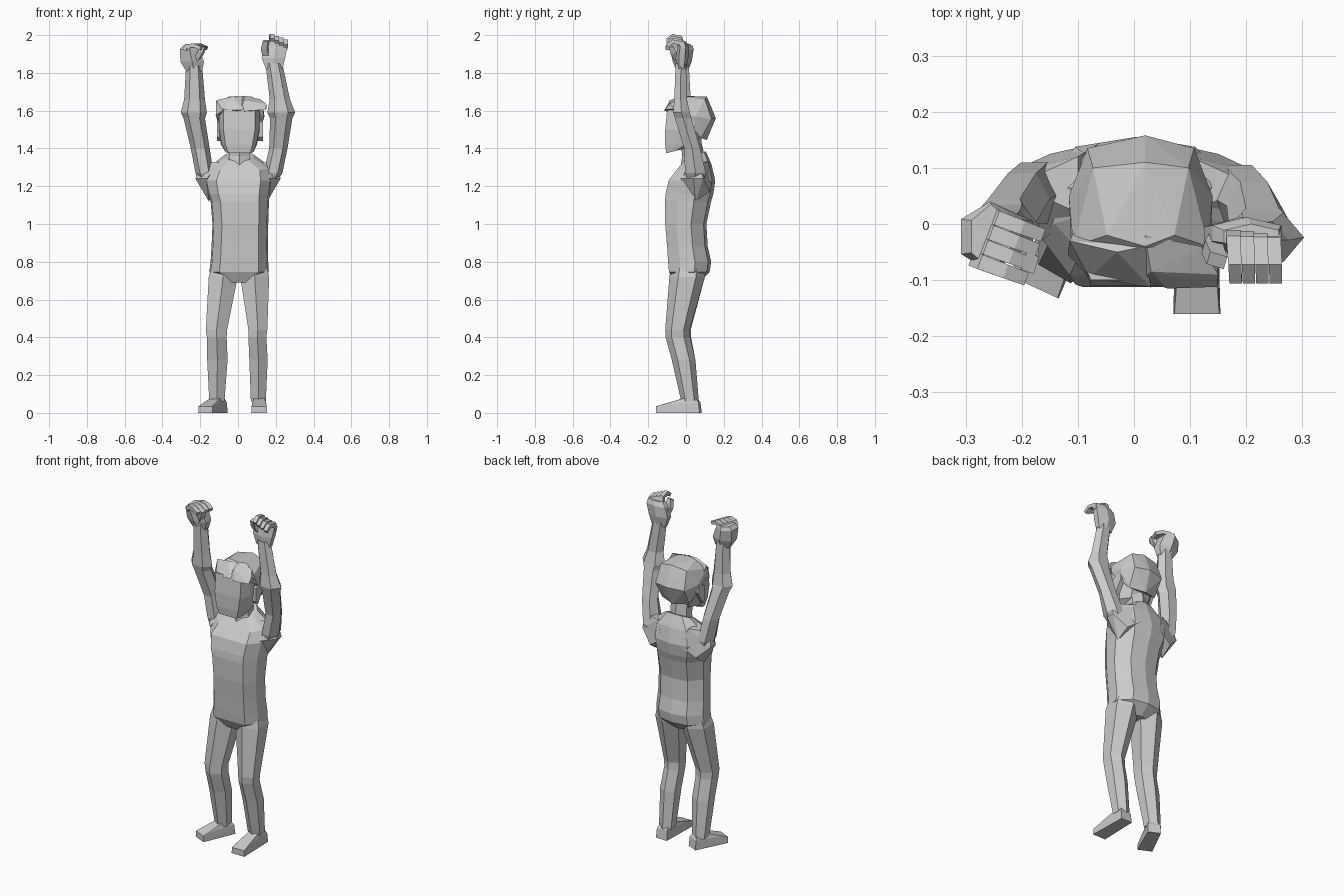
import bpy, bmesh, math
from mathutils import Vector, Matrix


def finish(name, bm):
    bmesh.ops.recalc_face_normals(bm, faces=bm.faces)
    me = bpy.data.meshes.new(name)
    bm.to_mesh(me)
    bm.free()
    ob = bpy.data.objects.new(name, me)
    bpy.context.collection.objects.link(ob)
    return ob


def skin(name, loops):
    """Join successive rings of points and cap both ends."""
    bm = bmesh.new()
    rows = [[bm.verts.new(p) for p in loop] for loop in loops]
    n = len(rows[0])
    for a, b in zip(rows, rows[1:]):
        for i in range(n):
            j = (i + 1) % n
            bm.faces.new((a[i], a[j], b[j], b[i]))
    bm.faces.new(rows[0])
    bm.faces.new(rows[-1])
    return finish(name, bm)


def ngon(n, turn=0.5):
    """Regular section stretched to fill the unit box."""
    pts = [(math.cos(2 * math.pi * (i + turn) / n), math.sin(2 * math.pi * (i + turn) / n)) for i in range(n)]
    mx, my = max(p[0] for p in pts), max(p[1] for p in pts)
    return [(u / mx, v / my) for u, v in pts]


def panel(w, c):
    """Section with a flat front of half-width w, corner depth c and a ridge down the back."""
    half = [(w, -1), (0.95, c), (1, 0.25), (0.6, 0.86)]
    return half + [(0, 1)] + [(-u, v) for u, v in reversed(half)]


def loft(name, rings, shape):
    """Rings are (z, x0, x1, y0, y1[, tilt]); tilt raises the back of the ring."""
    loops = []
    for z, x0, x1, y0, y1, *t in rings:
        tilt = t[0] if t else 0
        loops.append([((x0 + x1) / 2 + (x1 - x0) / 2 * u,
                       (y0 + y1) / 2 + (y1 - y0) / 2 * v,
                       z + tilt * v) for u, v in shape])
    return skin(name, loops)


def hull(name, pts, matrix=Matrix()):
    bm = bmesh.new()
    for p in pts:
        bm.verts.new(matrix @ Vector(p))
    res = bmesh.ops.convex_hull(bm, input=bm.verts)
    junk = {e for e in res["geom_interior"] + res["geom_unused"] if isinstance(e, bmesh.types.BMVert)}
    bmesh.ops.delete(bm, geom=list(junk), context='VERTS')
    return finish(name, bm)


def finger(name, path, side, w, t):
    """Square tube along a path; side is the width direction."""
    pts = [Vector(p) for p in path]
    side = Vector(side).normalized()
    loops = []
    for i, p in enumerate(pts):
        d = (pts[min(i + 1, len(pts) - 1)] - pts[max(i - 1, 0)]).normalized()
        up = d.cross(side).normalized()
        k = 1 - 0.06 * i
        loops.append([p + side * w * k * a + up * t * k * b
                      for a, b in ((1, 1), (-1, 1), (-1, -1), (1, -1))])
    return skin(name, loops)


# Torso and neck
loft("torso", [
    (0.69, -0.05, 0.06, -0.06, 0.07),
    (0.745, -0.152, 0.163, -0.09, 0.125),
    (0.80, -0.145, 0.16, -0.095, 0.133),
    (0.88, -0.14, 0.158, -0.10, 0.115),
    (1.00, -0.135, 0.16, -0.11, 0.108),
    (1.12, -0.145, 0.164, -0.112, 0.133),
    (1.16, -0.16, 0.168, -0.108, 0.145),
    (1.23, -0.175, 0.18, -0.092, 0.155),
    (1.30, -0.15, 0.17, -0.05, 0.135, 0.015),
    (1.36, -0.07, 0.085, -0.01, 0.105, 0.025)], panel(0.66, -0.45))
loft("neck", [(1.30, -0.06, 0.075, -0.03, 0.10), (1.36, -0.045, 0.06, -0.02, 0.09),
              (1.46, -0.045, 0.06, -0.03, 0.08)], ngon(6))

# Shoulders bridging back and upper arms
for name, s in (("left_shoulder", -1), ("right_shoulder", 1)):
    hull(name, [(s * x, y, z) for x, y, z in (
        (0.06, 0.145, 1.23), (0.15, 0.125, 1.17), (0.155, 0.05, 1.12), (0.225, 0.09, 1.24), (0.225, 0.04, 1.24),
        (0.10, 0.12, 1.33), (0.21, 0.07, 1.32), (0.10, 0.02, 1.33), (0.165, -0.03, 1.24))])

# Legs
loft("right_leg", [
    (0.80, 0.03, 0.145, -0.07, 0.10),
    (0.72, 0.012, 0.165, -0.088, 0.10),
    (0.44, 0.055, 0.155, -0.11, 0.02),
    (0.40, 0.055, 0.15, -0.108, 0.022),
    (0.28, 0.06, 0.157, -0.075, 0.05),
    (0.06, 0.068, 0.147, -0.025, 0.068)], ngon(6))
loft("left_leg", [
    (0.80, -0.13, -0.02, -0.07, 0.10),
    (0.72, -0.155, -0.002, -0.088, 0.10),
    (0.44, -0.17, -0.058, -0.105, 0.025),
    (0.40, -0.165, -0.06, -0.105, 0.027),
    (0.28, -0.163, -0.055, -0.07, 0.05),
    (0.06, -0.152, -0.072, -0.025, 0.068)], ngon(6))

# Feet
for name, x, y, angle, toe in (("right_foot", 0.112, 0.03, 0, 0.19),
                               ("left_foot", -0.105, 0.03, -25, 0.16)):
    pts = []
    for s in (-1, 1):
        pts += [(s * 0.036, 0.042, 0), (s * 0.042, -toe, 0), (s * 0.04, -toe, 0.035),
                (s * 0.038, -toe + 0.05, 0.048), (s * 0.028, -0.035, 0.08), (s * 0.024, 0.02, 0.08),
                (s * 0.034, 0.036, 0.055)]
    hull(name, pts, Matrix.Translation((x, y, 0)) @ Matrix.Rotation(math.radians(angle), 4, 'Z'))

# Raised arms
loft("right_arm", [
    (1.20, 0.12, 0.19, 0.02, 0.09),
    (1.27, 0.135, 0.235, -0.005, 0.105),
    (1.40, 0.165, 0.262, -0.01, 0.075),
    (1.56, 0.17, 0.288, -0.058, 0.028),
    (1.59, 0.155, 0.303, -0.068, 0.02),
    (1.66, 0.168, 0.275, -0.062, 0.005),
    (1.85, 0.145, 0.235, -0.055, 0.0)], ngon(6, 0))
loft("left_arm", [
    (1.20, -0.19, -0.12, 0.02, 0.09),
    (1.27, -0.225, -0.13, 0.0, 0.11),
    (1.40, -0.25, -0.15, 0.0, 0.09),
    (1.56, -0.288, -0.175, -0.042, 0.045),
    (1.59, -0.303, -0.165, -0.05, 0.035),
    (1.66, -0.285, -0.175, -0.05, 0.025),
    (1.84, -0.275, -0.19, -0.055, 0.015)], ngon(6, 0))

# Palms
loft("right_palm", [(1.82, 0.148, 0.235, -0.05, 0.0), (1.88, 0.125, 0.25, -0.055, 0.012),
                    (1.94, 0.14, 0.262, -0.045, 0.012), (1.965, 0.16, 0.258, -0.045, 0.0)], ngon(6))
loft("left_palm", [(1.81, -0.275, -0.19, -0.05, 0.01), (1.86, -0.305, -0.18, -0.07, 0.03),
                   (1.925, -0.308, -0.205, -0.085, 0.04), (1.945, -0.29, -0.22, -0.08, 0.035)], ngon(6))

# Fingers and thumbs
for i in range(4):
    k = i - 1.5
    x = 0.213 + 0.024 * k
    top = 1.973 - 0.01 * k
    finger(f"right_finger_{i + 1}", [(x, -0.012, 1.93), (x, -0.03, top), (x + 0.003, -0.07, top + 0.008),
                                     (x + 0.004, -0.1, top - 0.015)], (1, 0, 0), 0.0135, 0.012)
    b = Vector((-0.265 + 0.01 * k, -0.025 + 0.026 * k, 1.92))
    finger(f"left_finger_{i + 1}", [b, b + Vector((0.01, -0.005, 0.022)), b + Vector((0.05, -0.02, 0.025)),
                                    b + Vector((0.085, -0.033, 0.01))], (0.35, 0.93, 0), 0.0145, 0.012)
finger("right_thumb", [(0.155, -0.02, 1.88), (0.14, -0.045, 1.93), (0.148, -0.065, 1.97)],
       (1, -0.3, 0), 0.018, 0.014)
finger("left_thumb", [(-0.22, -0.04, 1.87), (-0.195, -0.065, 1.91), (-0.185, -0.07, 1.94)],
       (0.3, 1, 0), 0.018, 0.014)

# Head with flat face
loft("head", [
    (1.385, -0.07, 0.085, -0.105, -0.02, 0.01),
    (1.42, -0.09, 0.10, -0.11, 0.06),
    (1.50, -0.105, 0.118, -0.11, 0.10),
    (1.61, -0.105, 0.118, -0.10, 0.09)], panel(0.75, -0.4))

# Ears
for name, s in (("left_ear", -1), ("right_ear", 1)):
    pts = [(0.01 + s * r, y, z) for r in (0.095, 0.122)
           for y, z in ((-0.02, 1.54), (0.03, 1.56), (0.05, 1.52), (0.0, 1.44), (-0.02, 1.46))]
    hull(name, pts)

# Hair cap and swept fringe
pts = [(0.02, 0.158, 1.56), (0.01, 0.11, 1.445), (0.02, 0.11, 1.675), (0.02, -0.04, 1.678)]
for s in (-1, 1):
    pts += [(0.012 + s * x, y, z) for x, y, z in (
        (0.09, 0.08, 1.455), (0.095, 0.135, 1.555), (0.128, 0.05, 1.57), (0.125, -0.02, 1.57),
        (0.12, -0.04, 1.63), (0.085, 0.10, 1.66), (0.06, -0.02, 1.675), (0.07, -0.06, 1.61))]
hull("hair", pts)
hull("fringe_right", [(0.015, -0.10, 1.595), (0.06, -0.115, 1.60), (0.148, -0.112, 1.605), (0.15, -0.05, 1.61),
                      (0.15, -0.09, 1.635), (0.03, -0.085, 1.655), (0.12, -0.04, 1.66), (0.02, -0.02, 1.68)])
hull("fringe_left", [(-0.118, -0.055, 1.575), (-0.08, -0.095, 1.60), (0.03, -0.113, 1.605), (-0.115, -0.03, 1.655),
                     (-0.03, -0.05, 1.675), (-0.10, 0.0, 1.58), (0.02, -0.04, 1.67)])
